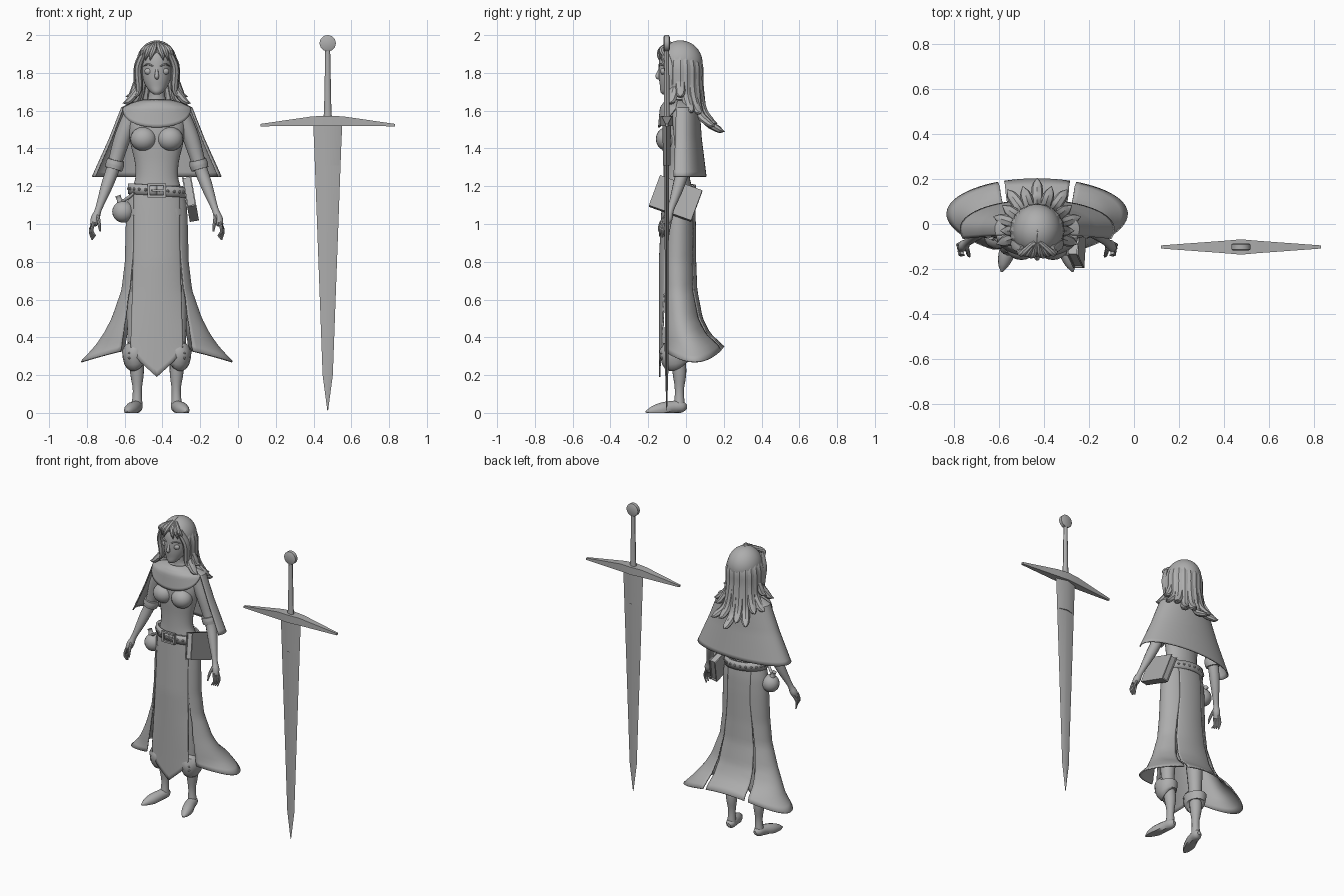
import bpy, bmesh
from math import sin, cos, pi, asin, radians
from mathutils import Vector, Matrix, Euler

if "Cube" in bpy.data.objects:
    bpy.data.objects.remove(bpy.data.objects["Cube"], do_unlink=True)

grey = bpy.data.materials.new("plain grey")
grey.use_nodes = True
grey.diffuse_color = (.42, .42, .42, 1)
grey.node_tree.nodes["Principled BSDF"].inputs["Base Color"].default_value = (.42, .42, .42, 1)

CENTRE = -.43      # the figure's axis along x
made = []


def finish(name, bm, dx=CENTRE, solid=0):
    bmesh.ops.recalc_face_normals(bm, faces=bm.faces)
    mesh = bpy.data.meshes.new(name)
    bm.to_mesh(mesh)
    bm.free()
    mesh.materials.append(grey)
    ob = bpy.data.objects.new(name, mesh)
    ob.location.x = dx
    bpy.context.collection.objects.link(ob)
    if solid:
        mod = ob.modifiers.new("thickness", 'SOLIDIFY')
        mod.thickness = solid
        mod.offset = 0
    made.append(ob)
    return ob


def skin(name, rings, closed=True, cap=True, dx=CENTRE, solid=0):
    """Bridge rows of points into a surface."""
    bm = bmesh.new()
    rows = [[bm.verts.new(p) for p in ring] for ring in rings]
    n = len(rows[0])
    for a, b in zip(rows, rows[1:]):
        for i in range(n if closed else n - 1):
            j = (i + 1) % n
            bm.faces.new((a[i], a[j], b[j], b[i]))
    if cap:
        bm.faces.new(rows[0])
        bm.faces.new(rows[-1])
    return finish(name, bm, dx, solid)


def blend(path, steps):
    """Smooth curve through points of any dimension."""
    pts = [Vector(p) for p in path]
    ext = [pts[0] * 2 - pts[1]] + pts + [pts[-1] * 2 - pts[-2]]
    out = []
    for i in range(len(pts) - 1):
        a, b, c, d = ext[i:i + 4]
        for k in range(steps):
            t = k / steps
            out.append(b + (c - a) * (t / 2) + (a * 2 - b * 5 + c * 4 - d) * (t * t / 2)
                       + (b * 3 - a - c * 3 + d) * (t ** 3 / 2))
    return out + [pts[-1]]


def column(name, stations, n=28, steps=4, dx=CENTRE):
    """Stacked ellipses: (z, y centre, half width, half depth)."""
    rows = blend(stations, steps) if steps > 1 else stations
    return skin(name, [[(rx * cos(2 * pi * i / n), cy + ry * sin(2 * pi * i / n), z)
                        for i in range(n)] for z, cy, rx, ry in rows], dx=dx)


def tube(name, path, ref=(0, 1, 0), flat=1, n=12, steps=4):
    """Tapered limb along (x, y, z, radius) points; flat scales along ref."""
    rows = blend(path, steps)
    rings = []
    for i, p in enumerate(rows):
        t = (rows[min(i + 1, len(rows) - 1)] - rows[max(i - 1, 0)]).to_3d().normalized()
        a = Vector(ref).cross(t).normalized()
        b = t.cross(a)
        r = max(p[3], .001)
        rings.append([p.to_3d() + a * r * cos(2 * pi * k / n) + b * r * flat * sin(2 * pi * k / n)
                      for k in range(n)])
    return skin(name, rings)


def ball(name, loc, size, seg=20):
    bm = bmesh.new()
    bmesh.ops.create_uvsphere(bm, u_segments=seg, v_segments=seg // 2, radius=1,
                              matrix=Matrix.LocRotScale(Vector(loc), None, Vector(size)))
    return finish(name, bm)


def box(name, loc, size, rot=(0, 0, 0), offset=(0, 0, 0)):
    spin = Euler(rot).to_matrix()
    bm = bmesh.new()
    bmesh.ops.create_cube(bm, size=1, matrix=Matrix.LocRotScale(
        Vector(loc) + spin @ Vector(offset), spin, Vector(size)))
    return finish(name, bm)


def sheet(name, f, nu, nv, solid=.008):
    return skin(name, [[f(i / nu, j / nv) for i in range(nu + 1)] for j in range(nv + 1)],
                closed=False, cap=False, solid=solid)


def at(table, k):
    """Linear lookup by the first column."""
    k = min(max(k, table[0][0]), table[-1][0])
    for a, b in zip(table, table[1:]):
        if k <= b[0]:
            t = (k - a[0]) / (b[0] - a[0])
            return [p + (q - p) * t for p, q in zip(a, b)][1:]


# Torso, neck and head
column("torso", [(1.08, -.045, .14, .08), (1.18, -.045, .13, .078), (1.25, -.05, .113, .07),
                 (1.33, -.05, .117, .07), (1.43, -.045, .14, .08), (1.52, -.04, .15, .082),
                 (1.59, -.03, .14, .07), (1.63, -.025, .095, .055), (1.66, -.025, .048, .045),
                 (1.76, -.035, .04, .042)])
column("head", [(1.685, -.108, .014, .016), (1.7, -.095, .035, .04), (1.73, -.075, .058, .063),
                (1.77, -.06, .074, .083), (1.82, -.05, .08, .095), (1.88, -.045, .08, .095),
                (1.93, -.04, .06, .075), (1.95, -.04, .02, .03)])
tube("nose", [(0, -.135, 1.83, .006), (0, -.146, 1.8, .009), (0, -.15, 1.78, .012),
              (0, -.135, 1.768, .006)], ref=(1, 0, 0))
ball("upper_lip", (0, -.127, 1.745), (.022, .012, .006))
ball("lower_lip", (0, -.126, 1.735), (.018, .012, .006))

for s, side in ((-1, "right"), (1, "left")):
    ball(side + "_breast", (s * .07, -.098, 1.45), (.07, .062, .064))
    ball(side + "_eye", (s * .042, -.121, 1.808), (.024, .015, .018))
    tube(side + "_brow", [(s * .018, -.142, 1.835, .003), (s * .045, -.136, 1.846, .005),
                          (s * .07, -.112, 1.836, .002)], ref=(0, 0, 1))
    # Arms and hands
    tube(side + "_arm", [(s * .125, -.03, 1.59, .045), (s * .18, -.02, 1.46, .044),
                         (s * .226, -.015, 1.31, .036), (s * .265, -.04, 1.2, .031),
                         (s * .308, -.08, 1.08, .018), (s * .325, -.095, 1.03, .024),
                         (s * .335, -.108, .995, .018)])
    tube(side + "_sleeve_cuff", [(s * .216, -.017, 1.34, .045), (s * .222, -.015, 1.315, .049),
                                 (s * .229, -.016, 1.29, .046)])
    for i in range(4):
        y = -.085 - i * .014
        tube(side + "_finger", [(s * .333, y, 1.01, .009), (s * (.352 - i * .003), y - .008, .965, .008),
                                (s * (.342 - i * .006), y - .012, .915 + i * .007, .004)], n=8)
    tube(side + "_thumb", [(s * .312, -.105, 1.045, .01), (s * .305, -.135, 1.0, .009),
                           (s * .3, -.145, .96, .004)], n=8)
    # Legs, boot cuffs and shoes
    tube(side + "_leg", [(s * .08, -.045, 1.08, .07), (s * .1, -.05, .7, .062), (s * .112, -.05, .38, .043),
                         (s * .105, -.035, .22, .037), (s * .103, -.035, .12, .024),
                         (s * .105, -.035, .03, .03)], n=16)
    tube(side + "_boot_cuff", [(s * .11, -.05, .25, .042), (s * .115, -.055, .265, .058),
                               (s * .118, -.06, .33, .066), (s * .116, -.055, .342, .045)], flat=1.25, n=14, steps=2)
    for k in (-1, 1):
        for z in (.29, .318):
            ball(side + "_cuff_stud", (s * .118 + k * .028, -.128, z), (.007, .007, .007), 8)
    shoe = tube(side + "_shoe", [(s * .1, .004, .03, .012), (s * .104, -.02, .032, .03), (s * .115, -.07, .03, .034),
                                 (s * .135, -.13, .018, .036), (s * .15, -.18, .01, .024),
                                 (s * .158, -.213, .006, .004)], ref=(0, 0, 1), flat=1)
    for v in shoe.data.vertices:
        v.co.z = max(v.co.z, 0)

# Slit skirt: (z, half width, front y, back y)
SKIRT = [(.27, .4, -.14, .23), (.35, .325, -.14, .2), (.42, .277, -.14, .125), (.5, .235, -.14, .085),
         (.65, .183, -.14, .056), (.8, .165, -.14, .05), (1, .16, -.13, .048), (1.1, .155, -.125, .045),
         (1.2, .134, -.12, .035)]


def skirt_point(phi, z):
    hw, yf, yb = at(SKIRT, z)
    return (hw * sin(phi), (yf + yb) / 2 - (yb - yf) / 2 * cos(phi), z)


def edge(z, top, bottom, gap):
    """Angle of a panel edge, spreading below the slit top."""
    drop = max(0, (.94 - z) / .6)
    x = top + (bottom - top) * drop + gap * drop ** 1.5
    return asin(min(.95, x / at(SKIRT, z)[0]))


def skirt_panel(lo, hi, hem):
    def f(u, v):
        z0 = 1.2 - .85 * v
        a, b = lo(z0), hi(z0)
        phi = a + (b - a) * u
        return skirt_point(phi, 1.2 + (hem(u, phi) - 1.2) * v)
    return f


front = lambda z: edge(z, .12, .135, .004)
front_gap = lambda z: edge(z, .12, .135, .045)
rear = lambda z: pi - edge(z, .085, .135, .006)
rear_gap = lambda z: pi - edge(z, .085, .135, .03)
swoop = lambda u, phi: .35 - .08 * sin(phi) ** 2
sheet("skirt_front", skirt_panel(lambda z: -front(z), front, lambda u, p: .19 + .16 * abs(2 * u - 1)), 24, 30)
sheet("skirt_left", skirt_panel(front_gap, rear_gap, swoop), 24, 30)
sheet("skirt_right", skirt_panel(lambda z: -front_gap(z), lambda z: -rear_gap(z), swoop), 24, 30)
sheet("skirt_back", skirt_panel(rear, lambda z: 2 * pi - rear(z), swoop), 20, 30)

# Cape with a short front yoke: (run, z, half width, half depth)
CAPE = [(0, 1.655, .07, .055), (.12, 1.64, .13, .075), (.25, 1.615, .185, .088),
        (.6, 1.45, .25, .1), (1, 1.25, .34, .125)]


def cape_point(phi, run):
    z, rx, ry = at(CAPE, run)
    c = cos(phi)
    return (rx * sin(phi), -.02 - ry * c * (1.3 if c > 0 else 1), z)


YOKE = radians(74)
sheet("cape_yoke", lambda u, v: cape_point(YOKE * (2 * u - 1), v * (.47 - .22 * (2 * u - 1) ** 2)), 32, 12)
sheet("cape_back", lambda u, v: cape_point(YOKE + (2 * pi - 2 * YOKE) * u, v), 40, 20)


# Hair cap, fringe, side locks and flipped strands
def hair_point(u, v):
    phi = 2 * pi * u
    front_part = max(0, cos(phi)) ** .6
    polar = v * radians(122 - 62 * front_part + 7 * front_part * abs(sin(phi * 5)))
    return (.104 * sin(polar) * sin(phi), -.03 - .114 * sin(polar) * cos(phi), 1.85 + .118 * cos(polar))


sheet("hair_cap", hair_point, 60, 16)
for s in (-1, 1):
    for k in range(3):
        x = .015 + k * .025
        tube("fringe_lock", [(s * .008, -.08, 1.955, .012), (s * x, -.128, 1.925, .016),
                             (s * (x + .014), -.142 + k * .012, 1.895, .012),
                             (s * (x + .02), -.142 + k * .014, 1.865, .001)], ref=(1, 0, 0), n=8)
    tube("side_lock", [(s * .065, -.115, 1.915, .016), (s * .098, -.09, 1.83, .02), (s * .095, -.08, 1.74, .019),
                       (s * .1, -.085, 1.69, .012), (s * .14, -.09, 1.66, .001)], n=8, flat=1.4)
for i in range(13):
    a = radians(-108 + 18 * i)
    back = max(0, cos(a))
    tip = 1.64 - .15 * back + .035 * (i % 2)
    reach = .19 + .045 * back - .025 * (i % 2)
    legs = [(.07, 1.92, .012), (.098, 1.84, .022), (.1, 1.74, .023),
            (.102 + .025 * back, tip + .075, .022), (reach - .035, tip + .012, .018), (reach, tip, .001)]
    tube("hair_strand", [(r * sin(a), -.03 + r * cos(a), z, w) for r, z, w in legs],
         ref=(cos(a), -sin(a), 0), flat=1.3, n=8)


# Belt, buckle and studs
def belt_point(u, v):
    phi = 2 * pi * u
    return (.145 * sin(phi), -.043 - .09 * cos(phi), 1.15 + .055 * v - .01 * sin(phi))


sheet("belt", belt_point, 48, 1, .014)
for i in range(24):
    x, y, z = belt_point((i + .5) / 24, .5)
    ball("belt_stud", (x * 1.05, -.043 + (y + .043) * 1.08, z), (.008, .008, .008), 8)
for s in (-1, 1):
    box("buckle_side", (s * .042, -.142, 1.178), (.013, .016, .074))
    box("buckle_bar", (0, -.144, 1.178 + s * .031), (.09, .016, .012))
box("buckle_tongue", (.01, -.146, 1.178), (.07, .01, .01))

# Hanging flask
ball("flask", (-.178, -.055, 1.065), (.058, .055, .058))
tube("flask_neck", [(-.19, -.055, 1.105, .022), (-.2, -.055, 1.135, .013), (-.206, -.055, 1.15, .016)])
tube("flask_strap", [(-.19, -.06, 1.115, .007), (-.15, -.09, 1.14, .009), (-.12, -.11, 1.165, .007)], ref=(0, 0, 1))

# Book at the left hip
tilt = (radians(-20), radians(-10), 0)
hip = (.178, -.055, 1.135)
box("book_pages", hip, (.036, .222, .158), tilt)
for s in (-1, 1):
    box("book_cover", hip, (.007, .238, .172), tilt, (s * .021, 0, 0))
box("book_spine", hip, (.049, .238, .007), tilt, (0, 0, -.083))

# Sword
SX, SY = .475, -.102
column("sword_blade", [(.012, SY, .002, .002), (.2, SY, .027, .008), (1.53, SY, .076, .013)], n=4, steps=1, dx=SX)
column("sword_blade_base", [(1.31, SY, .067, .02), (1.53, SY, .077, .022)], n=4, steps=1, dx=SX)
guard = [(-.355, 1.517, 1.53, .007), (-.08, 1.52, 1.57, .027), (0, 1.52, 1.572, .034),
         (.08, 1.52, 1.57, .027), (.355, 1.517, 1.53, .007)]
skin("sword_guard", [[(x, SY - d, lo), (x, SY + d, lo), (x, SY + d, hi), (x, SY - d, hi)]
                     for x, lo, hi, d in guard], dx=SX)
column("sword_grip", [(1.56, SY, .022, .016), (1.62, SY, .019, .015), (1.92, SY, .013, .012)], n=12, steps=1, dx=SX)
skin("sword_pommel", [[(r * cos(i * pi / 12), SY + y, 1.957 + r * sin(i * pi / 12)) for i in range(24)]
                      for y, r in ((-.016, .034), (-.011, .043), (.011, .043), (.016, .034))], dx=SX)

# Smooth shading with crisp edges
for ob in bpy.context.selected_objects:
    ob.select_set(False)
for ob in made:
    ob.select_set(True)
bpy.context.view_layer.objects.active = made[0]
bpy.ops.object.shade_smooth_by_angle(angle=radians(35))
